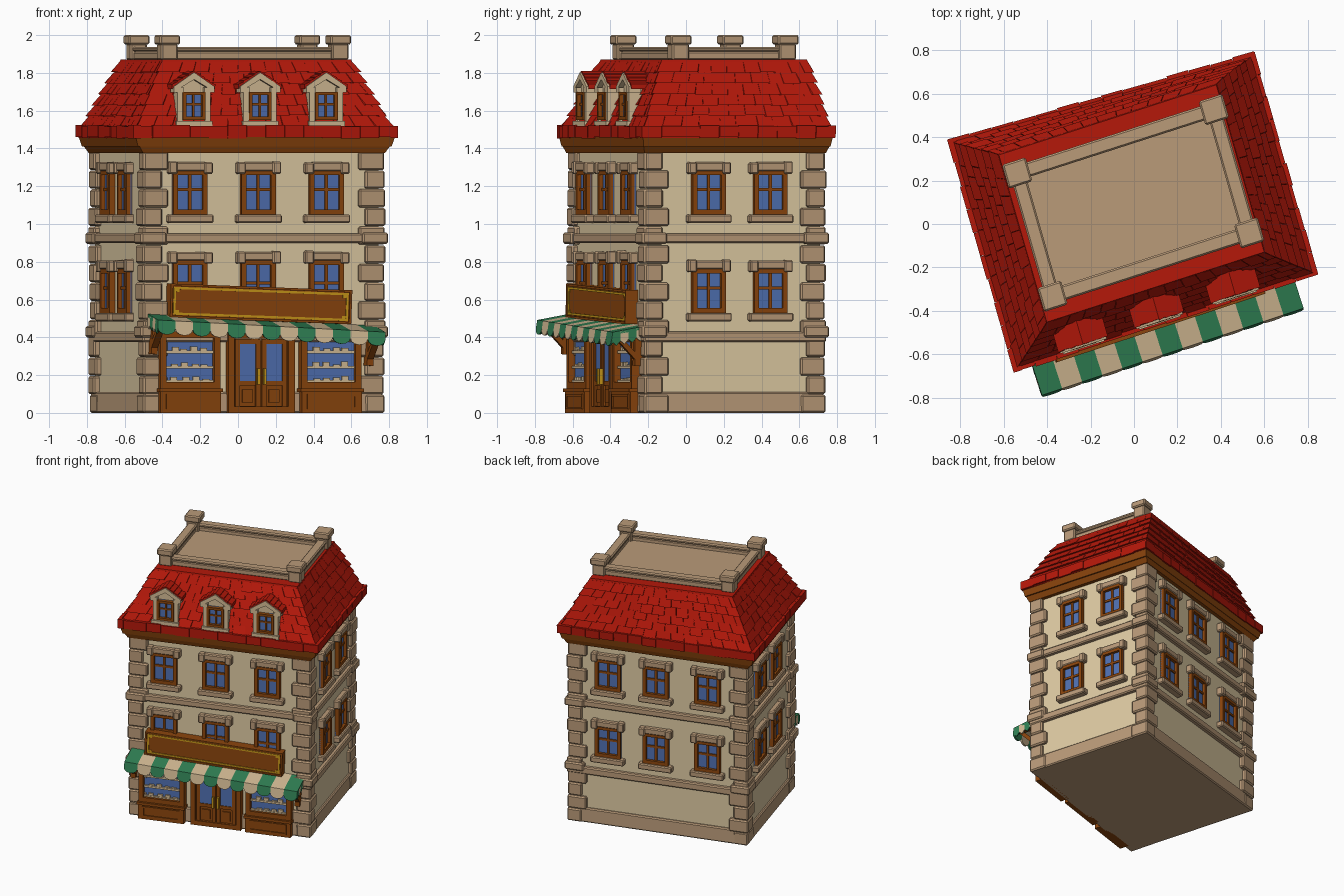
import bpy, bmesh, math, random
from mathutils import Matrix, Vector

if "Cube" in bpy.data.objects:
    bpy.data.objects.remove(bpy.data.objects["Cube"])

random.seed(4)
COLORS = {
    "cream_plaster": (0.74, 0.60, 0.37), "tan_stone": (0.49, 0.325, 0.19),
    "red_tile": (0.46, 0.009, 0.003), "brown_wood": (0.26, 0.06, 0.004),
    "blue_glass": (0.08, 0.165, 0.45), "green_cloth": (0.03, 0.22, 0.09),
    "pale_cloth": (0.66, 0.50, 0.30), "gold_trim": (0.58, 0.31, 0.01),
}
MATS = {}
for n, c in COLORS.items():
    MATS[n] = bpy.data.materials.new(n)
    MATS[n].diffuse_color = (*c, 1)
CREAM, STONE, RED, WOOD, GLASS, GREEN, PALE, GOLD = COLORS

T, R = Matrix.Translation, Matrix.Rotation
I = Matrix.Identity(4)
PLACE = T((0, 0.055, 0)) @ R(math.radians(16), 4, 'Z')   # the house stands turned on its plot
WX, WY = 0.645, 0.495                                    # wall half sizes


def jit(a):
    return random.uniform(-a, a)


def skew(v):
    """The crooked plan: the right end of the front is set back, the roof top fully so."""
    up = min(1, max(0, (v.z - 1.5) / .36))
    f = .5 - .5 * v.y / WY
    v.y += .042 * (.5 + .5 * v.x / WX) * (f + (1 - f) * up)


class Part:
    """One object: collects solids, each with its own colour."""
    def __init__(self, name, bevel=0, crooked=True):
        self.name, self.bevel, self.crooked = name, bevel, crooked
        self.bm, self.used = bmesh.new(), []

    def solid(self, a, b, mat, F=I):
        """Join two matching outlines into a closed solid."""
        if mat not in self.used:
            self.used.append(mat)
        va = [self.bm.verts.new(F @ Vector(p)) for p in a]
        vb = [self.bm.verts.new(F @ Vector(p)) for p in b]
        n = len(va)
        faces = [self.bm.faces.new(va), self.bm.faces.new(vb[::-1])]
        faces += [self.bm.faces.new((va[i], va[(i + 1) % n], vb[(i + 1) % n], vb[i])) for i in range(n)]
        for f in faces:
            f.material_index = self.used.index(mat)

    def box(self, x0, x1, y0, y1, z0, z1, mat, F=I):
        o = [(x0, y0), (x1, y0), (x1, y1), (x0, y1)]
        self.solid([(*p, z0) for p in o], [(*p, z1) for p in o], mat, F)

    def done(self):
        if self.crooked:
            for v in self.bm.verts:
                skew(v.co)
        bmesh.ops.recalc_face_normals(self.bm, faces=self.bm.faces)
        me = bpy.data.meshes.new(self.name)
        self.bm.to_mesh(me)
        ob = bpy.data.objects.new(self.name, me)
        for m in self.used:
            me.materials.append(MATS[m])
        ob.matrix_world = PLACE
        bpy.context.collection.objects.link(ob)
        if self.bevel:
            mod = ob.modifiers.new("soft_edges", 'BEVEL')
            mod.width, mod.segments = self.bevel, 1


def rect(hx, hy, z, oy=0):
    return [(-hx, oy - hy, z), (hx, oy - hy, z), (hx, oy + hy, z), (-hx, oy + hy, z)]


def side(k):
    """Frame of wall k (front, right, back, left): x along, -y outward."""
    return R(k * math.pi / 2, 4, 'Z') @ T((0, -(WX if k % 2 else WY), 0))


# Walls, plinth and string courses
p = Part("walls")
p.box(-WX, WX, -WY, WY, 0.01, 1.42, CREAM)
p.done()
p = Part("stone_bands", 0.008)
p.solid(rect(WX + .022, WY + .022, 0), rect(WX + .018, WY + .018, .11), STONE)
for z0, z1 in ((.375, .43), (.90, .95)):
    p.solid(rect(WX + .03, WY + .03, z0), rect(WX + .03, WY + .03, z1), STONE)
p.done()

# Corner stones, long and short in turn
p = Part("corner_stones", 0.009)
for sx in (-1, 1):
    for sy in (-1, 1):
        for i in range(14):
            z0, h = i * 1.385 / 14, 1.385 / 14
            a, b = (.115, .08) if i % 2 else (.08, .115)
            o = .027 + jit(.005)
            xs = sorted((sx * (WX + o), sx * (WX - a)))
            ys = sorted((sy * (WY + o), sy * (WY - b)))
            p.box(*xs, *ys, z0, z0 + h - .003, STONE)
        for z0, z1 in ((.40, .46), (.895, .955)):
            xs = sorted((sx * (WX + .043), sx * (WX - .10)))
            ys = sorted((sy * (WY + .043), sy * (WY - .10)))
            p.box(*xs, *ys, z0, z1, STONE)
p.done()


def frame(p, u0, u1, z0, z1, t, y0, y1, mat, F):
    p.box(u0, u0 + t, y0, y1, z0, z1, mat, F)
    p.box(u1 - t, u1, y0, y1, z0, z1, mat, F)
    p.box(u0 + t, u1 - t, y0, y1, z0, z0 + t, mat, F)
    p.box(u0 + t, u1 - t, y0, y1, z1 - t, z1, mat, F)


def window(p, F, u, z0, z1, w, t=.026, bar=.016):
    p.box(u - w / 2, u + w / 2, -.008, .01, z0, z1, GLASS, F)
    frame(p, u - w / 2, u + w / 2, z0, z1, t, -.03, .01, WOOD, F)
    p.box(u - bar / 2, u + bar / 2, -.018, .01, z0 + t, z1 - t, WOOD, F)
    zm = z0 + (z1 - z0) * .56
    p.box(u - w / 2 + t, u + w / 2 - t, -.016, .01, zm - bar / 2, zm + bar / 2, WOOD, F)


# Windows with stone lintels and sills
wins, trim = Part("windows"), Part("lintels_and_sills", 0.007)
for k in range(4):
    F = side(k)
    for u in {0: (-.41, -.03, .35), 1: (-.15, .205), 2: (-.37, -.015, .37), 3: (-.21, .12)}[k]:
        for z0 in (.53, 1.05):
            low_front = k == 0 and z0 < 1          # partly behind the sign, so no sill
            z1 = z0 + (.28 if low_front else .235)
            window(wins, F, u, z0, z1, .19)
            if not low_front:
                trim.box(u - .125, u + .125, -.048, .01, z0 - .045, z0, STONE, F)
            trim.box(u - .085, u + .085, -.036, .01, z1 - .005, z1 + .042, STONE, F)
            for s in (-1, 1):
                xs = sorted((u + s * .075, u + s * .122))
                trim.box(*xs, -.045, .01, z1 - .02, z1 + .045 + jit(.005), STONE, F)
wins.done()
trim.done()

# Wooden cornice under the eaves
p = Part("cornice")
p.solid(rect(.672, .522, 1.375), rect(.695, .535, 1.41), WOOD)
p.solid(rect(.705, .538, 1.41), rect(.722, .548, 1.465), WOOD)
p.done()


# Mansard roof with rows of tiles
def ring(t, off=0):
    return [Vector(c) for c in rect(.70 - .175 * t + off, .525 - .125 * t + off, 1.515 + .345 * t, .02 * t)]


def on_roof(k, s, t, off):
    r = ring(t, off)
    return r[k].lerp(r[(k + 1) % 4], s)


p = Part("roof")
p.solid(rect(.722, .546, 1.455), rect(.722, .546, 1.518), RED)
p.solid(ring(0), ring(1), RED)
ROWS = 6
for k in range(4):
    n = 10 if k % 2 else 14
    for r in range(ROWS):
        cuts = [0] + [(i + (.5 if r % 2 else 0) + jit(.1)) / n for i in range(1, n)] + [1]
        for a, b in zip(cuts, cuts[1:]):
            a, b = a + .001, b - .001
            t0, t1 = max(0, r / ROWS + jit(.012)), (r + 1) / ROWS
            spots = ((a, t0), (b, t0), (b, t1), (a, t1))
            o = .016 + jit(.004)
            p.solid([on_roof(k, s, t, o if t == t0 else .004) for s, t in spots],
                    [on_roof(k, s, t, -.01) for s, t in spots], RED)
    # eave blocks
    hx, hy = (.556, .735) if k % 2 else (.735, .556)
    F = R(k * math.pi / 2, 4, 'Z')
    for i in range(n):
        a, b = -hx + 2 * hx * i / n, -hx + 2 * hx * (i + 1) / n
        p.box(a + .001, b - .001, -hy - jit(.004), -hy + .04, 1.457 + jit(.004), 1.52 + jit(.004), RED, F)
p.solid(rect(.53, .405, 1.855, .02), rect(.525, .40, 1.872, .02), RED)
p.done()

# Roof terrace: floor, rails and corner posts
p = Part("terrace_floor")
p.box(-.46, .48, -.275, .315, 1.865, 1.882, STONE)
p.done()
p = Part("parapet", 0.008)
for s in (-1, 1):
    y, x = .02 + s * .295, .008 + s * .475
    p.box(-.46, .48, y - .026, y + .026, 1.868, 1.912, STONE)
    p.box(-.46, .48, y - .034, y + .034, 1.912, 1.937, STONE)
    p.box(x - .026, x + .026, -.27, .31, 1.868, 1.912, STONE)
    p.box(x - .034, x + .034, -.27, .31, 1.912, 1.937, STONE)
    for yy in (-.275, .315):
        p.box(x - .046, x + .046, yy - .046, yy + .046, 1.868, 1.955, STONE)
        p.box(x - .057, x + .057, yy - .057, yy + .057, 1.95, 2.0, STONE)
p.done()

# Dormers
p = Part("dormers")
body = ((-.08, 1.50), (.08, 1.50), (.08, 1.725), (0, 1.785), (-.08, 1.725))
for u in (-.393, -.025, .343):
    F = T((u, -.51, 0))
    p.solid([(x, 0, z) for x, z in body], [(x, .2, z) for x, z in body], PALE, F)
    window(p, F, 0, 1.55, 1.70, .125, .018, .011)
    p.box(-.10, .10, -.035, .02, 1.515, 1.545, PALE, F)
    for s in (-1, 1):
        xs = sorted((s * .062, s * .092))
        p.box(*xs, -.022, .05, 1.54, 1.71, PALE, F)
        xs = sorted((s * .058, s * .112))
        p.box(*xs, -.028, .04, 1.695, 1.722, PALE, F)
        gable = ((0, 1.765), (s * .112, 1.70), (s * .112, 1.728), (0, 1.803))
        p.solid([(x, -.028, z) for x, z in gable], [(x, .02, z) for x, z in gable], PALE, F)
        for j in range(4):   # tile courses on the dormer roof
            lo, hi = j / 4, (j + 1) / 4
            q = [(s * .12 * (1 - lo), 1.732 + .076 * lo + .008), (s * .12 * (1 - hi), 1.732 + .076 * hi + .002),
                 (s * .12 * (1 - hi), 1.715 + .076 * hi), (s * .12 * (1 - lo), 1.715 + .076 * lo)]
            p.solid([(x, -.018 + jit(.004), z) for x, z in q], [(x, .18, z) for x, z in q], RED, F)
p.done()

# Shop front: two display windows and a double door
p, F = Part("shop_front"), side(0)
for u0, u1 in ((-.585, -.25), (.20, .535)):
    p.box(u0, u1, -.062, .01, 0, .11, WOOD, F)
    p.box(u0 - .008, u1 + .008, -.072, .01, .11, .13, WOOD, F)
    frame(p, u0 + .03, u1 - .03, .02, .10, .012, -.069, -.05, WOOD, F)
    p.box(u0 + .03, u1 - .03, -.02, .01, .13, .41, GLASS, F)
    frame(p, u0, u1, .13, .43, .034, -.055, .01, WOOD, F)
    for z in (.16, .235, .315):   # shelves with goods
        p.box(u0 + .034, u1 - .034, -.036, 0, z, z + .014, PALE, F)
        for i in range(4):
            x = u0 + .07 + i * .056 + jit(.008)
            p.box(x, x + .036, -.032, 0, z + .014, z + .028 + jit(.008), PALE, F)
p.box(-.205, .165, -.03, .01, 0, .43, WOOD, F)
frame(p, -.205, .165, 0, .43, .035, -.05, .01, WOOD, F)
for s in (-1, 1):
    c = -.02 + s * .074
    frame(p, c - .07, c + .07, .01, .39, .026, -.042, 0, WOOD, F)
    p.box(c - .044, c + .044, -.035, 0, .17, .365, GLASS, F)
    p.box(c - .05, c + .05, -.04, 0, .145, .17, WOOD, F)
    p.box(c - .03, c + .03, -.038, 0, .055, .125, WOOD, F)
    h = -.02 + s * .018
    p.box(h - .007, h + .007, -.062, -.03, .15, .235, GOLD, F)
p.done()

# Sign board with gold border
p = Part("sign_board", crooked=False)
F = T((-.03, -.517, .577)) @ R(math.radians(2), 4, 'Y') @ R(math.radians(2.2), 4, 'Z')
p.box(-.505, .505, -.02, .045, -.09, .09, WOOD, F)
frame(p, -.505, .505, -.09, .09, .012, -.03, .03, WOOD, F)
frame(p, -.487, .487, -.074, .074, .012, -.026, -.01, GOLD, F)
for sx in (-1, 1):
    for sz in (-1, 1):
        xs, zs = sorted((sx * .455, sx * .485)), sorted((sz * .048, sz * .072))
        p.box(*xs, -.025, -.01, *zs, GOLD, F)
p.done()

# Striped awning with scalloped edge, and its brackets
p = Part("awning", crooked=False)
F = T((-.012, -.502, .47)) @ R(math.radians(2.9), 4, 'Y') @ R(math.radians(2.4), 4, 'Z')
N, HW = 13, .635
W = 2 * HW / N
for i in range(N):
    a, mat = -HW + i * W, PALE if i % 2 else GREEN
    q = [(.03, .025), (-.165, -.01), (-.165, -.025), (.03, .008)]
    p.solid([(a, y, z) for y, z in q], [(a + W, y, z) for y, z in q], mat, F)
    arc = [(a + W / 2 - W / 2 * math.cos(t * math.pi / 6), -.052 - .033 * math.sin(t * math.pi / 6)) for t in range(7)]
    out = [(a + W, -.01), (a, -.01)] + arc
    p.solid([(x, -.165 - .15 * (-.01 - z), z) for x, z in out],
            [(x, -.153 - .15 * (-.01 - z), z) for x, z in out], mat, F)
for s in (-1, 1):
    for i in range(4):   # side flaps
        y0, y1 = -.165 + i * .044, -.121 + i * .044
        z = -.012 + i * .008
        q = [(y0, z), (y1, z + .008), (y1, z - .045), ((y0 + y1) / 2, z - .07), (y0, z - .052)]
        p.solid([(s * HW, y, v) for y, v in q], [(s * (HW - .01), y, v) for y, v in q], PALE if i % 2 else GREEN, F)
p.done()
p = Part("awning_brackets", crooked=False)
for s in (-1, 1):
    xs = sorted((s * .585, s * .62))
    p.box(*xs, -.035, .03, -.19, -.01, WOOD, F)
    p.box(*xs, -.145, .03, -.045, -.022, WOOD, F)
    q = [(-.02, -.17), (-.02, -.13), (-.12, -.03), (-.145, -.04)]
    p.solid([(xs[0], y, z) for y, z in q], [(xs[1], y, z) for y, z in q], WOOD, F)
p.done()

for m in bpy.data.materials:
    if m.users and not m.is_grease_pencil:
        m.use_nodes = True
        m.node_tree.nodes["Principled BSDF"].inputs["Base Color"].default_value = m.diffuse_color
